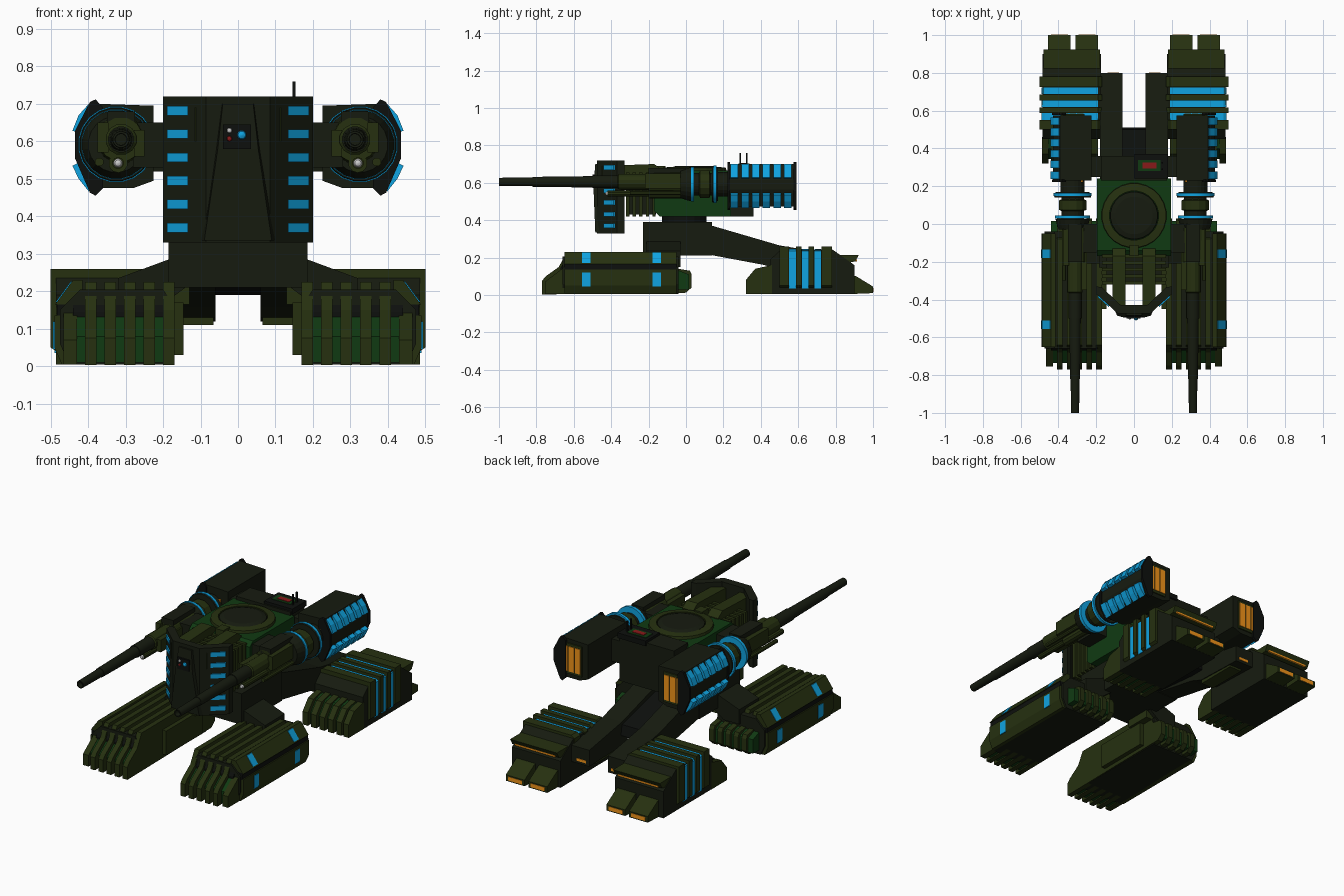
import bpy, bmesh, math
from mathutils import Vector


def material(name, rgb):
    m = bpy.data.materials.new(name)
    m.diffuse_color = (*rgb, 1)
    return m


DARK = material("dark_armour", (0.008, 0.011, 0.005))
BLACK = material("black", (0.004, 0.005, 0.004))
OLIVE = material("olive", (0.019, 0.030, 0.005))
GREEN = material("green", (0.005, 0.042, 0.006))
BLUE = material("blue_glow", (0.005, 0.37, 0.75))
ORANGE = material("orange_glow", (0.9, 0.3, 0.01))
RED = material("red", (0.25, 0.01, 0.01))
WHITE = material("white", (0.7, 0.7, 0.7))


# Piece builders: each returns rings of points that are bridged and capped
def ext(axis, pts, a, b):
    def at(p, q, t):
        return {'x': (t, p, q), 'y': (p, t, q), 'z': (p, q, t)}[axis]
    return [[at(p, q, t) for p, q in pts] for t in (a, b)]


def box(x0, x1, y0, y1, z0, z1):
    return ext('z', [(x0, y0), (x1, y0), (x1, y1), (x0, y1)], z0, z1)


def lathe(axis, centre, prof, n=16):
    rings = []
    for t, r in prof:
        ring = []
        for i in range(n):
            a = 2 * math.pi * (i + .5) / n
            u, v = centre[0] + r * math.cos(a), centre[1] + r * math.sin(a)
            ring.append((u, t, v) if axis == 'y' else (u, v, t))
        rings.append(ring)
    return rings


def make(name, mat, pieces, mirror=True, smooth=False):
    bm = bmesh.new()
    for rings in pieces:
        vs = [[bm.verts.new(Vector(p)) for p in ring] for ring in rings]
        n = len(vs[0])
        for lo, hi in zip(vs, vs[1:]):
            for i in range(n):
                j = (i + 1) % n
                bm.faces.new((lo[i], lo[j], hi[j], hi[i]))
        bm.faces.new(vs[0][::-1])
        bm.faces.new(vs[-1])
    bmesh.ops.recalc_face_normals(bm, faces=bm.faces)
    me = bpy.data.meshes.new(name)
    bm.to_mesh(me)
    bm.free()
    me.materials.append(mat)
    ob = bpy.data.objects.new(name, me)
    bpy.context.collection.objects.link(ob)
    if mirror:
        ob.modifiers.new("mirror", 'MIRROR')
    if smooth:
        bpy.context.view_layer.objects.active = ob
        ob.select_set(True)
        bpy.ops.object.shade_smooth_by_angle(angle=math.radians(35))
        ob.select_set(False)
    return ob


# Front feet: housing, long ribs, outer armour with blue lights
make("front_foot_housing", DARK, [
    ext('y', [(.175, .005), (.175, .17), (.2, .205), (.42, .205), (.475, .15), (.475, .06), (.45, .005)], -.66, -.04)])
rib = [(-.77, .003), (-.77, .075), (-.75, .1), (-.68, .15), (-.64, .225), (-.08, .225),
       (-.04, .14), (.02, .13), (.03, .11), (.03, .04), (0, .012)]
make("front_foot_ribs", OLIVE, [ext('x', rib, x, x + .03) for x in (.17, .222, .274, .326, .378)])
make("front_foot_rib_core", GREEN, [
    ext('x', [(-.735, .01), (-.735, .08), (-.66, .14), (-.06, .14), (.015, .11), (.015, .03)], .18, .44)])
make("front_foot_nose_band", BLACK, [ext('x', [(-.67, .02), (-.67, .145), (-.64, .2), (-.64, .02)], .172, .44)])
make("front_foot_outer_armour", OLIVE, [
    ext('y', [(.415, .165), (.415, .23), (.44, .23), (.488, .165)], -.65, -.05),
    ext('y', [(.44, .005), (.44, .135), (.49, .135), (.49, .05), (.47, .005)], -.65, -.05),
    ext('x', [(-.755, .005), (-.755, .07), (-.65, .15), (-.65, .005)], .43, .465)])
make("front_foot_seam", BLACK, [box(.43, .483, -.65, -.05, .13, .17)])
make("front_foot_lights", BLUE,
     [ext('y', [(.46, .17), (.442, .226), (.446, .226), (.486, .172)], y, y + .045) for y in (-.555, -.18)] +
     [box(.46, .493, y, y + .045, .045, .12) for y in (-.555, -.18)])
make("front_foot_inner_block", OLIVE, [box(.145, .18, -.45, -.12, .03, .17)])

# Rear feet: body, cross ribs, blue strips, toes
make("rear_foot_body", DARK, [
    ext('x', [(.45, .005), (.45, .19), (.5, .235), (.78, .245), (.9, .16), (.9, .005)], .175, .485)])
make("rear_foot_cross_ribs", OLIVE, [
    ext('y', [(.17, .16), (.17, .245), (.19, .26), (.5, .26), (.5, .05), (.47, .03), (.47, .16)], y, y + w)
    for y, w in ((.5, .05), (.588, .03), (.655, .03), (.725, .055))])
make("rear_foot_blue_strips", BLUE, [
    ext('y', [(.19, .2), (.19, .245), (.475, .245), (.49, .235), (.49, .035), (.47, .035), (.47, .2)], y, y + .036)
    for y in (.551, .619, .687)])
make("rear_foot_front_ribs", OLIVE, [
    ext('x', [(.32, .005), (.32, .08), (.37, .14), (.46, .16), (.46, .005)], x, x + .034)
    for x in (.19, .244, .298, .352, .406, .452)])
make("rear_foot_front_core", GREEN, [ext('x', [(.345, .01), (.345, .07), (.4, .14), (.46, .15), (.46, .01)], .2, .475)])
make("rear_foot_toes", OLIVE, [
    ext('x', [(.88, .005), (.88, .11), (.91, .1), (1, .045), (1, .01)], x, x + .12) for x in (.19, .335)])
make("rear_foot_toe_lights", ORANGE, [box(x + .015, x + .105, .99, 1.002, .016, .038) for x in (.19, .335)])
make("rear_foot_fin", OLIVE, [ext('x', [(.8, .2), (.8, .215), (.925, .215), (.905, .18), (.86, .17)], .18, .48)])
make("rear_foot_fin_light", ORANGE, [box(.2, .46, .9, .913, .18, .19)])

# Chassis and legs
make("chassis", DARK, [box(-.185, .185, -.23, .14, .21, .39)], mirror=False)
make("front_leg", DARK, [
    ext('y', [(.14, .21), (.14, .3), (.185, .285), (.32, .235), (.32, .15), (.22, .15)], -.21, -.03)])
make("rear_leg", DARK, [
    ext('x', [(.1, .22), (.1, .37), (.14, .37), (.5, .265), (.8, .215), (.8, .12), (.5, .13), (.42, .16)], .06, .18)])
make("rear_deck", BLACK, [
    ext('x', [(.1, .22), (.1, .35), (.5, .25), (.51, .19), (.42, .19)], -.07, .07)], mirror=False)
make("leg_blocks", OLIVE, [box(.065, .145, .5, .74, .11, .18), box(.13, .18, -.2, -.05, .165, .22)])
make("leg_lights", ORANGE, [box(.08, .14, .79, .803, .135, .15)])

# Turret body, ribbed neck, round hatch
make("turret_ring", BLACK, [lathe('z', (0, -.01), [(.38, .12), (.43, .12)], 20)], mirror=False)
make("turret_body", GREEN, [
    ext('x', [(-.17, .45), (-.17, .64), (-.14, .665), (.24, .665), (.24, .42), (-.14, .42)], -.195, .195)], mirror=False)
make("turret_neck", DARK, [box(-.145, .145, -.315, -.16, .43, .64)], mirror=False)
make("turret_neck_ribs", OLIVE, [box(-.17, .17, y, y + .018, .42, .655) for y in (-.32, -.285, -.25, -.215, -.18)],
     mirror=False)
make("top_rails", OLIVE, [ext('x', [(-.45, .6), (-.45, .69), (-.17, .7), (-.13, .67), (-.13, .6)], .045, .115)])
make("hatch_rim", OLIVE, [lathe('z', (0, .045), [(.65, .175), (.68, .17), (.685, .13), (.66, .13)], 24)], mirror=False)
make("hatch_lid", DARK, [lathe('z', (0, .045), [(.65, .13), (.682, .125), (.69, .1), (.69, .05)], 24)], mirror=False)
make("hatch_hinge", OLIVE, [box(-.025, .025, -.17, -.11, .65, .69)], mirror=False)
make("rear_engine_box", DARK, [box(-.175, .175, .23, .36, .42, .685)], mirror=False)
make("rear_console", BLACK, [box(0, .18, .24, .37, .67, .7)], mirror=False)
make("console_screen_frame", GREEN, [box(.02, .14, .28, .34, .69, .703)], mirror=False)
make("console_screen", RED, [box(.045, .12, .295, .325, .69, .706)], mirror=False)
make("antennas", BLACK, [box(.146, .154, y, y + .008, .68, .76) for y in (.285, .32)], mirror=False)

# Front shield: bent plate, raised central panel, blue fins, sensors
make("front_shield", DARK, [
    ext('z', [(-.2, -.33), (-.2, -.37), (-.085, -.475), (.085, -.475), (.2, -.37), (.2, -.33),
              (.17, -.335), (.07, -.43), (-.07, -.43), (-.17, -.335)], .33, .72)], mirror=False)
make("shield_panel", DARK, [[
    [(-w, -.46, z), (w, -.46, z), (w * .9, d, z), (-w * .9, d, z)]
    for z, w, d in ((.335, .1, -.485), (.58, .06, -.495), (.70, .045, -.485))]], mirror=False)
make("shield_fins", BLUE, [
    ext('z', [(.133, -.42), (.133, -.44), (.19, -.388), (.19, -.36)], z, z + .025) for z in
    [.357 + .0625 * i for i in range(6)]])
make("sensor_box", BLACK, [box(-.04, .035, -.5, -.47, .58, .645)], mirror=False)


def ball(name, mat, x, y, z, r):
    prof = [(y + r * math.sin(a), r * math.cos(a)) for a in [math.radians(d) for d in (-80, -45, 0, 45, 80)]]
    return make(name, mat, [lathe('y', (x, z), prof, 12)], mirror=False, smooth=True)


ball("sensor_blue", BLUE, .01, -.496, .617, .014)
ball("sensor_white", WHITE, -.023, -.498, .629, .008)
ball("sensor_red", RED, -.023, -.498, .607, .008)

# Gun arms: barrel, sleeves, blue rings, under-barrel launcher
G, R = (.312, .605), (.325, .592)
make("gun_barrel", DARK, [
    lathe('y', G, [(-.97, .015), (-1, .016), (-1, .022), (-.82, .024), (-.82, .027), (-.5, .031), (-.5, .035), (-.2, .035)])],
     smooth=True)
make("gun_sleeves", OLIVE, [
    lathe('y', G, [(-.37, .03), (-.36, .042), (-.2, .042), (-.2, .06), (-.02, .065)], 12),
    lathe('y', R, [(.065, .05), (.075, .075), (.125, .075), (.135, .05)], 12),
    box(.25, .278, -.35, -.05, .56, .63), box(.345, .375, -.22, -.02, .57, .65)])
make("gun_shaft", DARK, [
    lathe('y', R, [(-.03, .075), (0, .085), (.026, .092), (.026, .06), (.14, .06), (.14, .097), (.148, .099), (.17, .09),
                   (.17, .065), (.24, .065)], 20), box(.275, .35, -.2, .0, .6, .68)])
make("gun_blue_rings", BLUE, [
    lathe('y', R, [(y, .06), (y, .094 + e), (y + .016, .094 + e), (y + .016, .06)], 20)
    for y, e in ((.028, 0), (.148, .008))], smooth=True)
make("launcher", OLIVE, [lathe('y', (.32, .542), [(-.42, .016), (-.2, .016), (-.2, .026), (0, .026)], 10),
                         lathe('y', (.37, .545), [(-.3, .012), (-.02, .012)], 8)])
for s in (-1, 1):
    ball("launcher_tip", WHITE, s * .32, -.42, .542, .012)
make("gun_mount", DARK, [box(.17, .28, -.15, .0, .53, .65), box(.17, .24, .25, .36, .52, .65)])

# Rear power pods on the guns
pod = [(.225, .495), (.225, .695), (.37, .7), (.392, .7), (.428, .615), (.428, .565), (.392, .472), (.36, .475), (.28, .475)]
make("power_pod", DARK, [ext('y', pod, .23, .575)])
tip = [(.36, .69), (.38, .712), (.395, .705), (.435, .628), (.435, .555), (.395, .463), (.38, .455), (.36, .475)]
make("power_pod_end_frames", BLACK, [ext('y', tip, y, y + .014) for y in (.222, .576)])
make("power_pod_fins", BLUE, [
    ext('y', q, y, y + .04) for y in [.239 + .057 * i for i in range(6)] for q in
    ([(.39, .69), (.398, .7), (.425, .67), (.442, .628), (.42, .622)],
     [(.39, .485), (.398, .466), (.425, .5), (.442, .535), (.42, .545)])])
make("power_pod_vent_frame", OLIVE, [box(.262, .388, .57, .582, .5, .675)])
make("power_pod_vent", ORANGE, [box(x, x + .034, .57, .586, .515, .66) for x in (.268, .308, .348)] +
     [box(.27, .375, .222, .233, .51, .64)])
